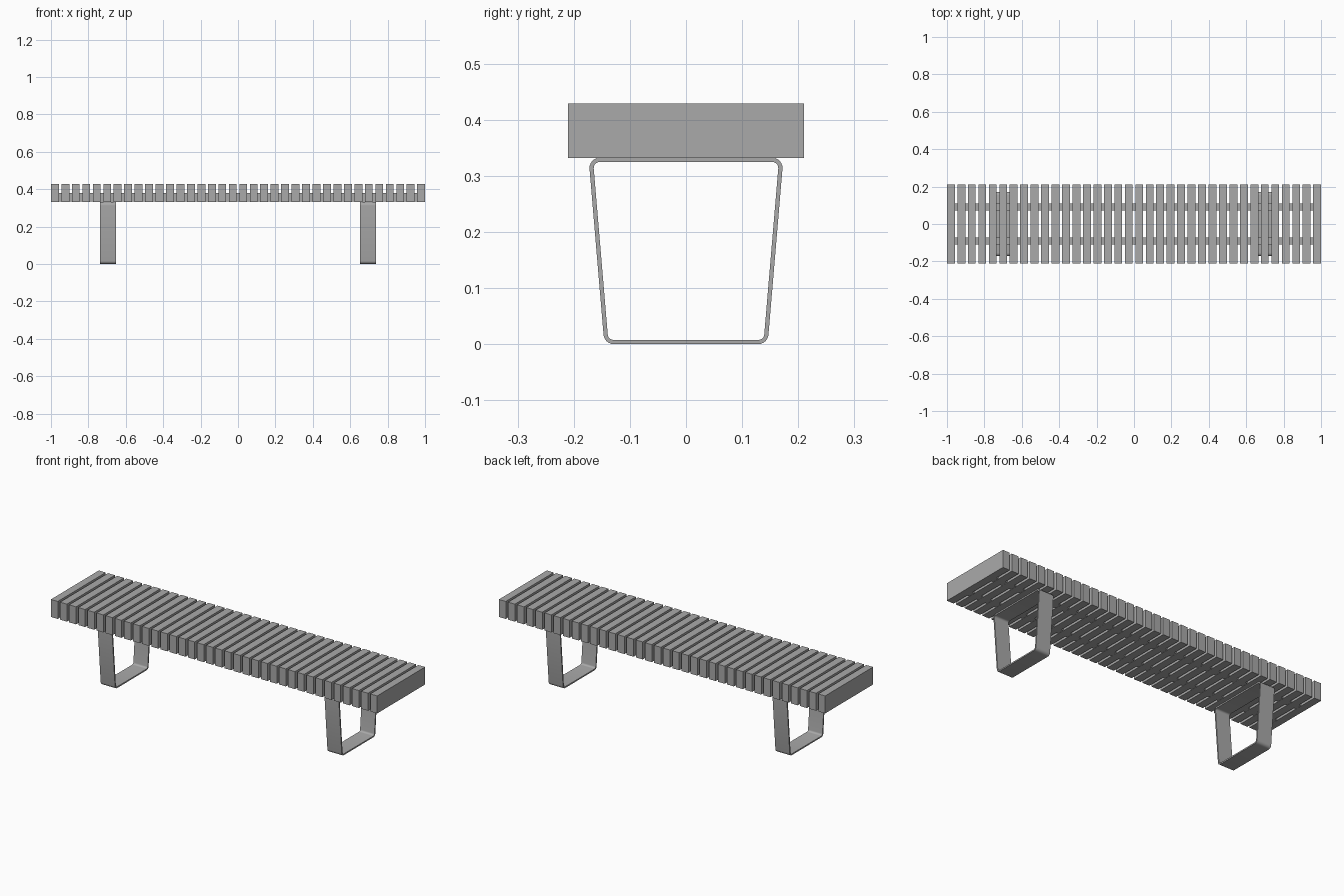
import bpy
import bmesh
import math

cube = bpy.data.objects.get("Cube")
if cube:
    bpy.data.objects.remove(cube, do_unlink=True)

# Single flat colour
grey = bpy.data.materials.new("neutral_grey")
grey.use_nodes = True
colour = (0.4, 0.4, 0.4, 1)
grey.diffuse_color = colour
bsdf = next(n for n in grey.node_tree.nodes if n.type == "BSDF_PRINCIPLED")
bsdf.inputs["Base Color"].default_value = colour


def finish(name, bm):
    mesh = bpy.data.meshes.new(name)
    bmesh.ops.recalc_face_normals(bm, faces=bm.faces)
    bm.to_mesh(mesh)
    bm.free()
    mesh.materials.append(grey)
    obj = bpy.data.objects.new(name, mesh)
    bpy.context.collection.objects.link(obj)
    return obj


def box(name, low, high):
    bm = bmesh.new()
    bmesh.ops.create_cube(bm, size=1)
    for v in bm.verts:
        v.co = [(a + b) / 2 + c * (b - a) for a, b, c in zip(low, high, v.co)]
    return finish(name, bm)


# Seat slats running front to back
COUNT, WIDTH, DEPTH = 36, 0.042, 0.21
SEAT_LOW, SEAT_HIGH = 0.332, 0.429
pitch = (2 - WIDTH) / (COUNT - 1)
for i in range(COUNT):
    x = -1 + i * pitch
    box(f"slat_{i + 1}", (x, -DEPTH, SEAT_LOW), (x + WIDTH, DEPTH, SEAT_HIGH))

# Low spacer blocks in the gaps, in two rows
for row, y in (("front", -0.09), ("back", 0.09)):
    for i in range(COUNT - 1):
        x = -1 + i * pitch + WIDTH
        box(f"{row}_spacer_{i + 1}", (x, y - 0.019, SEAT_LOW + 0.001),
            (x + pitch - WIDTH, y + 0.019, 0.381))

# Leg frames: a bent flat strip forming a closed tapered loop
RADIUS, STRIP, STEPS = 0.018, 0.0075, 6
TOP, BOTTOM = (0.154, SEAT_LOW - RADIUS), (0.129, RADIUS)
tilt = -math.atan2(TOP[0] - BOTTOM[0], TOP[1] - BOTTOM[1])


def loop_points(radius):
    half = []
    for (cy, cz), a, b in ((BOTTOM, -math.pi / 2, tilt), (TOP, tilt, math.pi / 2)):
        for s in range(STEPS + 1):
            t = a + (b - a) * s / STEPS
            half.append((cy + radius * math.cos(t), cz + radius * math.sin(t)))
    return half + [(-y, z) for y, z in reversed(half)]


def leg_frame(name, x0, x1):
    bm = bmesh.new()
    rings = [[bm.verts.new((x, y, z)) for y, z in loop_points(r)]
             for x, r in ((x0, RADIUS), (x1, RADIUS),
                          (x1, RADIUS - STRIP), (x0, RADIUS - STRIP))]
    n = len(rings[0])
    for k in range(4):
        a, b = rings[k], rings[(k + 1) % 4]
        for i in range(n):
            j = (i + 1) % n
            bm.faces.new((a[i], a[j], b[j], b[i]))
    obj = finish(name, bm)
    bpy.ops.object.select_all(action="DESELECT")
    obj.select_set(True)
    bpy.context.view_layer.objects.active = obj
    bpy.ops.object.shade_smooth_by_angle(angle=math.radians(30))


for side, centre in (("right", -0.695), ("left", 0.695)):
    leg_frame(f"{side}_leg_frame", centre - 0.044, centre + 0.044)
